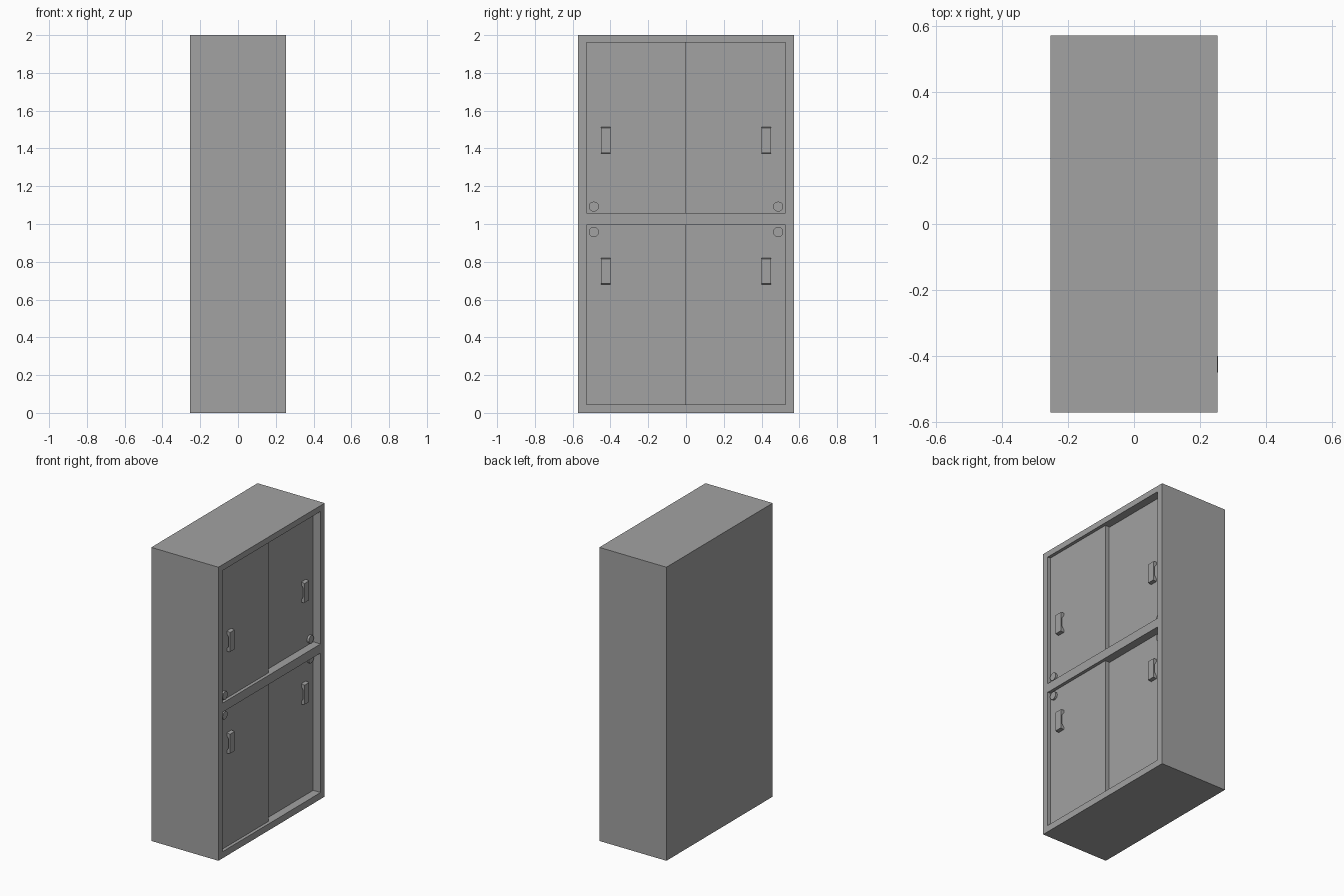
import bpy
import bmesh
import math
from mathutils import Matrix, Vector

if "Cube" in bpy.data.objects:
    bpy.data.objects.remove(bpy.data.objects["Cube"], do_unlink=True)

grey = bpy.data.materials.new("cabinet grey")
grey.use_nodes = True
colour = (0.36, 0.36, 0.36, 1)
grey.diffuse_color = colour
grey.node_tree.nodes["Principled BSDF"].inputs["Base Color"].default_value = colour


def finish(name, bm):
    bmesh.ops.recalc_face_normals(bm, faces=bm.faces)
    mesh = bpy.data.meshes.new(name)
    bm.to_mesh(mesh)
    bm.free()
    mesh.materials.append(grey)
    obj = bpy.data.objects.new(name, mesh)
    bpy.context.collection.objects.link(obj)
    return obj


def box(name, x, y, z):
    """Box from (min, max) ranges on each axis."""
    bm = bmesh.new()
    size = [r[1] - r[0] for r in (x, y, z)]
    centre = [(r[0] + r[1]) / 2 for r in (x, y, z)]
    bmesh.ops.create_cube(bm, size=1, matrix=Matrix.Translation(centre) @ Matrix.Diagonal((*size, 1)))
    return finish(name, bm)


def pull(name, x, y, z):
    """Bow-shaped pull: a side profile extruded across its width."""
    half = [(0, 0.07), (0.024, 0.066), (0.024, -0.066), (0, -0.07),
            (0, -0.05), (0.014, -0.03), (0.014, 0.03), (0, 0.05)]
    bm = bmesh.new()
    face = bm.faces.new([bm.verts.new((x + px, y - 0.025, z + pz)) for px, pz in half])
    new = bmesh.ops.extrude_face_region(bm, geom=[face])["geom"]
    bmesh.ops.translate(bm, vec=(0, 0.05, 0), verts=[v for v in new if isinstance(v, bmesh.types.BMVert)])
    finish(name, bm)


def lock(name, x, y, z):
    """Short round lock standing off the door face."""
    bm = bmesh.new()
    turn = Matrix.Translation(Vector((x + 0.004, y, z))) @ Matrix.Rotation(math.pi / 2, 4, "Y")
    bmesh.ops.create_cone(bm, cap_ends=True, segments=12, radius1=0.027, radius2=0.027, depth=0.02, matrix=turn)
    finish(name, bm)


# Carcass with two hollow compartments open on the door side
carcass = box("carcass", (-0.253, 0.253), (-0.572, 0.572), (0, 2))
compartments = {"lower": (0.045, 0.995), "upper": (1.057, 1.96)}
for level, (low, high) in compartments.items():
    cutter = box("cutter", (-0.215, 0.3), (-0.528, 0.528), (low, high))
    cutter.hide_render = True
    cut = carcass.modifiers.new("opening", "BOOLEAN")
    cut.operation = "DIFFERENCE"
    cut.solver = "EXACT"
    cut.object = cutter
    bpy.context.view_layer.objects.active = carcass
    bpy.ops.object.modifier_apply(modifier=cut.name)
    bpy.data.objects.remove(cutter, do_unlink=True)

# Sliding doors: one in the outer track, one in the inner track
outer_face, inner_face, thick = 0.231, 0.197, 0.03
for level, (low, high) in compartments.items():
    z = (low - 0.004, high + 0.004)
    box(level + "_outer_door", (outer_face - thick, outer_face), (-0.532, 0), z)
    box(level + "_inner_door", (inner_face - thick, inner_face), (-0.03, 0.532), z)
    pull_z = 0.75 if level == "lower" else 1.443
    lock_z = 0.957 if level == "lower" else 1.092
    for side, face, sign in (("outer", outer_face, -1), ("inner", inner_face, 1)):
        pull(f"{level}_{side}_pull", face, sign * 0.425, pull_z)
        lock(f"{level}_{side}_lock", face, sign * 0.488, lock_z)
